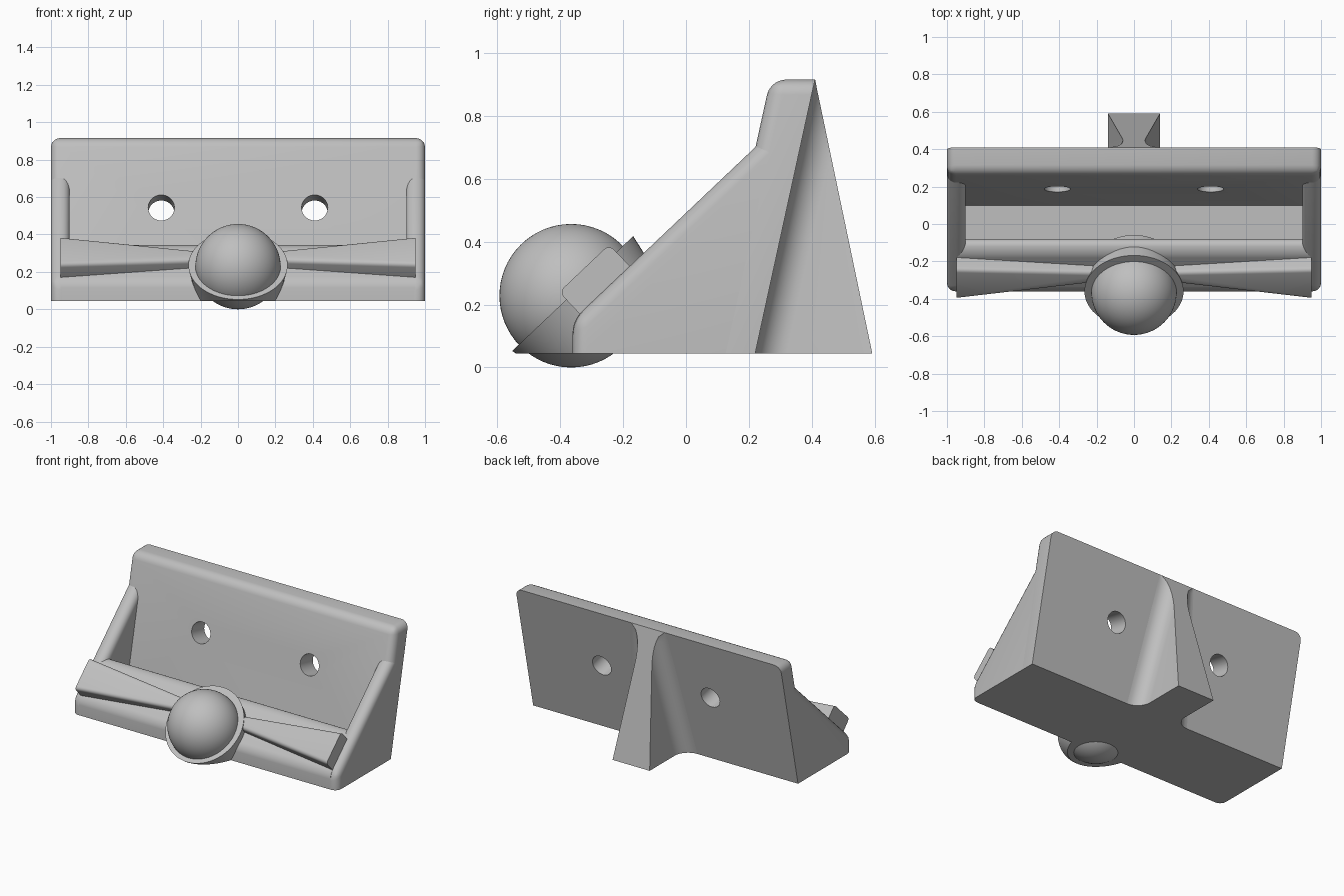
import bpy, bmesh
from math import radians, sin, cos, pi, sqrt
from mathutils import Matrix, Vector

if "Cube" in bpy.data.objects:
    bpy.data.objects.remove(bpy.data.objects["Cube"])

grey = bpy.data.materials.new("plain grey")
grey.use_nodes = True
grey.diffuse_color = (0.52, 0.52, 0.52, 1)
grey.node_tree.nodes["Principled BSDF"].inputs["Base Color"].default_value = grey.diffuse_color

BASE = 0.045          # underside height of the bracket
TILT = radians(43.5)  # slope of the front face
SLOPE = Matrix.Translation((0, -0.36, 0.15)) @ Matrix.Rotation(TILT, 4, 'X')


def finish(name, bm, smooth=True):
    bmesh.ops.recalc_face_normals(bm, faces=bm.faces)
    mesh = bpy.data.meshes.new(name)
    bm.to_mesh(mesh)
    bm.free()
    mesh.materials.append(grey)
    ob = bpy.data.objects.new(name, mesh)
    bpy.context.collection.objects.link(ob)
    if smooth:
        bpy.ops.object.select_all(action='DESELECT')
        ob.select_set(True)
        bpy.context.view_layer.objects.active = ob
        bpy.ops.object.shade_smooth_by_angle(angle=radians(30))
    return ob


def loft(sections):
    """Skin a list of equal-length point rings and cap both ends."""
    bm = bmesh.new()
    rings = [[bm.verts.new(p) for p in ring] for ring in sections]
    n = len(rings[0])
    for a, b in zip(rings, rings[1:]):
        for i in range(n):
            j = (i + 1) % n
            bm.faces.new((a[i], a[j], b[j], b[i]))
    bm.faces.new(rings[0])
    bm.faces.new(rings[-1])
    return bm


def prism(profile, x0, x1):
    return loft([[(x, y, z) for y, z in profile] for x in (x0, x1)])


def round_edges(bm, rule, width, segments=5):
    edges = [e for e in bm.edges if rule(e.verts[0].co, e.verts[1].co)]
    bmesh.ops.bevel(bm, geom=edges, offset=width, offset_type='OFFSET',
                    segments=segments, profile=0.5, affect='EDGES')


# Leaning back plate
def plate_rule(a, b):
    def at_back(p):
        return p.y > 0.22 + (p.z - BASE) * 0.218 - 0.01
    return not (at_back(a) and at_back(b)) and max(a.z, b.z) > 0.1

bm = prism([(0.077, BASE), (0.268, 0.915), (0.41, 0.915), (0.22, BASE)], -1, 1)
round_edges(bm, plate_rule, 0.048)
plate = finish("back_plate", bm, smooth=False)

# Screw holes square to the plate
for x in (-0.41, 0.41):
    bm = bmesh.new()
    bmesh.ops.create_cone(bm, cap_ends=True, segments=40, radius1=0.07, radius2=0.07, depth=0.6,
                          matrix=Matrix.Translation((x, 0.186, 0.543))
                          @ Matrix.Rotation(radians(90 - 12.3), 4, 'X'))
    cutter = finish("hole_cutter", bm, smooth=False)
    cutter.hide_render = True
    mod = plate.modifiers.new("hole", 'BOOLEAN')
    mod.operation, mod.solver, mod.object = 'DIFFERENCE', 'EXACT', cutter
    bpy.context.view_layer.objects.active = plate
    bpy.ops.object.modifier_apply(modifier=mod.name)
    bpy.data.objects.remove(cutter)
bpy.ops.object.select_all(action='DESELECT')
plate.select_set(True)
bpy.ops.object.shade_smooth_by_angle(angle=radians(30))

# Sloping side walls
for name, x0, x1 in (("left_wall", 0.9, 1), ("right_wall", -1, -0.9)):
    bm = prism([(-0.36, BASE), (-0.36, 0.15), (0.3, 0.776), (0.17, BASE)], x0, x1)
    round_edges(bm, lambda a, b: min(a.y, b.y) < 0.1 and max(a.z, b.z) > 0.1, 0.045)
    finish(name, bm)

# Tray floor with front lip
bm = prism([(-0.36, BASE), (-0.36, 0.15), (-0.155, 0.345), (-0.08, 0.345),
            (-0.08, 0.15), (0.11, 0.15), (0.16, BASE)], -0.95, 0.95)
round_edges(bm, lambda a, b: abs(a.x - b.x) > 1 and a.z > 0.1 and (a.z > 0.3 or a.y < -0.3), 0.035)
finish("tray_and_lip", bm)

# Rear support rib: tapering, blended into the plate by a round fillet
FILLET = 0.1
sections = []
for k in range(25):
    t = k / 24                       # 0 at the bottom, 1 at the top
    z = BASE + 0.87 * t
    wall, tip = 0.22 + 0.19 * t, 0.592 - 0.182 * t
    w = 0.14 - 0.105 * t
    depth = max(tip - wall, 0.0005)
    reach = min(depth, FILLET)
    side = []
    for i in range(9):
        d = reach * (1 - cos(i / 8 * pi / 2))
        side.append((w + FILLET - sqrt(max(0, FILLET ** 2 - (FILLET - d) ** 2)), wall + d))
    side.append((side[-1][0], tip))
    side.insert(0, (side[0][0], wall - 0.03))
    sections.append([(x, y, z) for x, y in side] + [(-x, y, z) for x, y in reversed(side)])
finish("rear_rib", loft(sections))

# Socket cup, trimmed flush with the underside
bm = bmesh.new()
bmesh.ops.create_cone(bm, cap_ends=True, segments=64, radius1=0.225, radius2=0.265, depth=0.2,
                      matrix=Matrix.Translation((0, -0.36, 0.235))
                      @ Matrix.Rotation(TILT, 4, 'X') @ Matrix.Translation((0, 0, -0.1)))
cut = bmesh.ops.bisect_plane(bm, geom=bm.verts[:] + bm.edges[:] + bm.faces[:],
                             plane_co=(0, 0, BASE), plane_no=(0, 0, 1), clear_inner=True)
bmesh.ops.holes_fill(bm, edges=[e for e in bm.edges if e.is_boundary])
finish("socket_cup", bm)

# Ball in the cup
bm = bmesh.new()
bmesh.ops.create_uvsphere(bm, u_segments=64, v_segments=32, radius=0.228,
                          matrix=Matrix.Translation((0, -0.365, 0.228)))
finish("ball", bm)

# Bow-shaped wings, wide at the ends and narrow at the ball
for name, sign in (("left_wing", 1), ("right_wing", -1)):
    ends = []
    for x, low, high, top in ((0.18, 0.11, 0.185, 0.05), (0.95, 0.03, 0.25, 0.095)):
        ring = [(low, -0.03), (high, -0.03), (high, top), (low, top)]
        ends.append([SLOPE @ Vector((sign * x, s, n)) for s, n in ring])
    bm = loft(ends)
    lift = SLOPE.inverted()
    round_edges(bm, lambda a, b: abs(a.x - b.x) > 0.5 and (lift @ a).z > 0, 0.022, 4)
    finish(name, bm)
